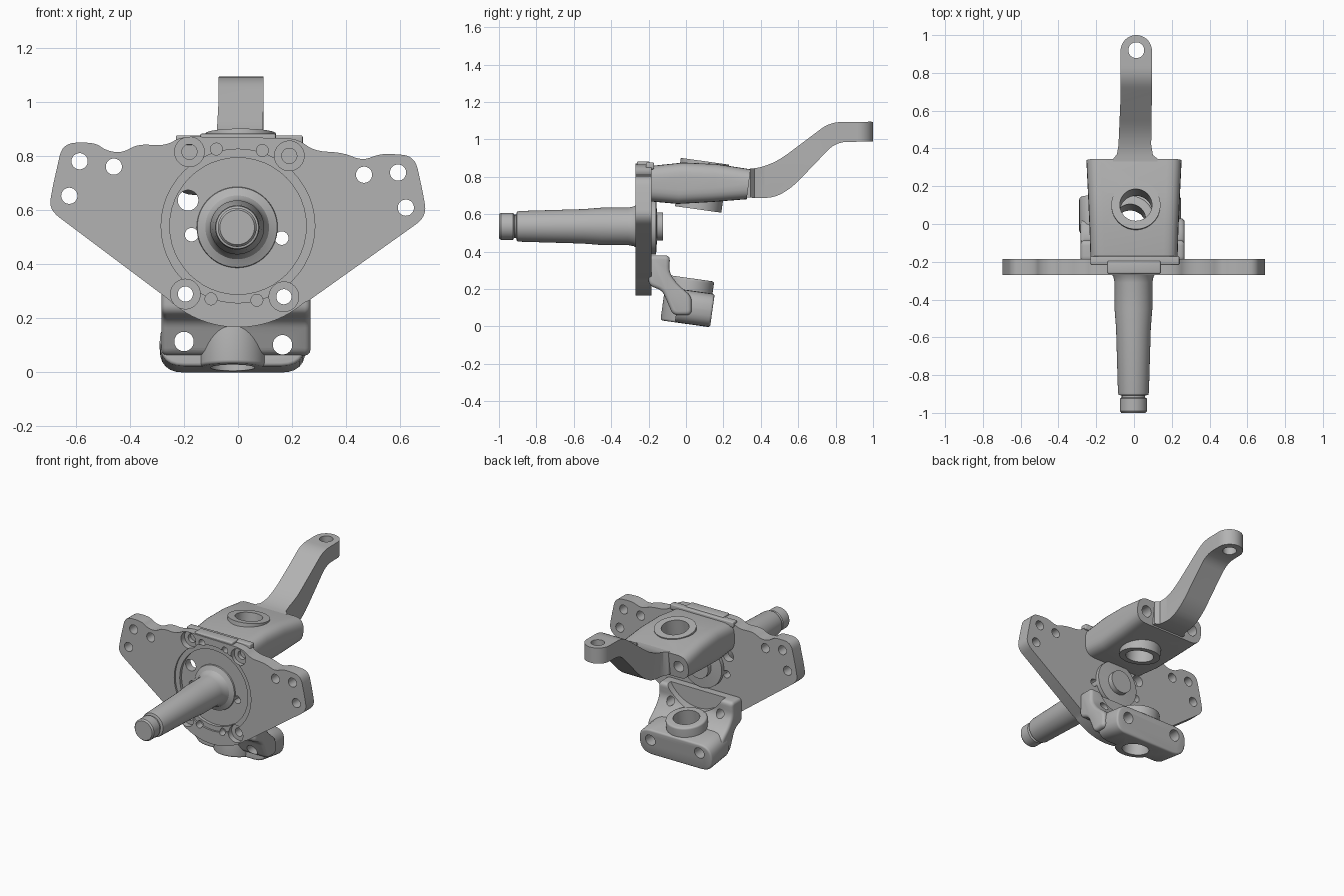
import bpy, bmesh, math
from mathutils import Vector, Matrix

if "Cube" in bpy.data.objects:
    bpy.data.objects.remove(bpy.data.objects["Cube"], do_unlink=True)

steel = bpy.data.materials.new("forged grey steel")
steel.use_nodes = True
GREY = (0.45, 0.45, 0.45, 1)
steel.diffuse_color = GREY
steel.node_tree.nodes["Principled BSDF"].inputs["Base Color"].default_value = GREY

TILT = Matrix.Rotation(math.radians(-8), 4, 'X')   # lean of the pivot axis


def finish(name, bm):
    bmesh.ops.recalc_face_normals(bm, faces=bm.faces)
    me = bpy.data.meshes.new(name)
    bm.to_mesh(me)
    bm.free()
    me.materials.append(steel)
    ob = bpy.data.objects.new(name, me)
    bpy.context.collection.objects.link(ob)
    return ob


def loft(name, rings):
    """Skin equal-length closed rings and cap both ends."""
    bm = bmesh.new()
    rows = [[bm.verts.new(p) for p in ring] for ring in rings]
    n = len(rows[0])
    for a, b in zip(rows, rows[1:]):
        for i in range(n):
            bm.faces.new((a[i], a[(i + 1) % n], b[(i + 1) % n], b[i]))
    bm.faces.new(rows[0])
    bm.faces.new(rows[-1])
    return finish(name, bm)


def prism(name, pts, axis, a, b):
    """Extrude a 2D outline along x, y or z."""
    place = {'x': lambda p, t: (t, p[0], p[1]),
             'y': lambda p, t: (p[0], t, p[1]),
             'z': lambda p, t: (p[0], p[1], t)}[axis]
    return loft(name, [[place(p, t) for p in pts] for t in (a, b)])


def rounded(pts, r, steps=6, closed=True):
    """Replace polygon corners by smooth arcs."""
    out, n = [], len(pts)
    for i, p in enumerate(pts):
        if not closed and i in (0, n - 1):
            out.append(p)
            continue
        p = Vector(p)
        d0, d1 = Vector(pts[i - 1]) - p, Vector(pts[(i + 1) % n]) - p
        s = p + d0.normalized() * min(r, d0.length * 0.48)
        e = p + d1.normalized() * min(r, d1.length * 0.48)
        for k in range(steps + 1):
            t = k / steps
            out.append(tuple(s * (1 - t) ** 2 + p * 2 * t * (1 - t) + e * t * t))
    return out


def box(x0, x1, z0, z1):
    return [(x0, z0), (x1, z0), (x1, z1), (x0, z1)]


def arc(cx, cy, r, a0, a1, n):
    return [(cx + r * math.cos(math.radians(a0 + (a1 - a0) * i / n)),
             cy + r * math.sin(math.radians(a0 + (a1 - a0) * i / n))) for i in range(n + 1)]


def disc(x, z, r, y0, y1, name="drill"):
    return prism(name, arc(x, z, r, 0, 360, 48)[:-1], 'y', y0, y1)


def post(name, base, r, h0, h1):
    """Round post along the leaning pivot axis."""
    ob = prism(name, arc(0, 0, r, 0, 360, 48)[:-1], 'z', h0, h1)
    ob.data.transform(Matrix.Translation(base) @ TILT)
    return ob


def apply(ob, kind, **settings):
    m = ob.modifiers.new(kind, kind)
    for k, v in settings.items():
        setattr(m, k, v)
    bpy.context.view_layer.objects.active = ob
    bpy.ops.object.modifier_apply(modifier=m.name)


def soften(ob, width):
    apply(ob, 'BEVEL', width=width, segments=3, limit_method='ANGLE',
          angle_limit=math.radians(40))


def cut(parts, tools, op='DIFFERENCE'):
    for part in parts:
        for tool in tools:
            apply(part, 'BOOLEAN', object=tool, operation=op, solver='EXACT')
    for tool in tools:
        bpy.data.objects.remove(tool, do_unlink=True)


# Flange plate with wavy-topped ears
ears = [(0.26, 0.262), (0.70, 0.575), (0.685, 0.665), (0.655, 0.80), (0.56, 0.808), (0.52, 0.805),
        (0.46, 0.782), (0.39, 0.812), (0.28, 0.818), (0.22, 0.865), (-0.21, 0.872), (-0.27, 0.836),
        (-0.37, 0.845), (-0.43, 0.81), (-0.49, 0.82), (-0.53, 0.85), (-0.65, 0.848),
        (-0.69, 0.67), (-0.70, 0.60), (-0.26, 0.27)]
flange = prism("flange_plate", rounded(ears, 0.05, closed=False) + arc(0, 0.54, 0.375, -131, -49, 24),
               'y', -0.27, -0.185)

# Round tapering body, wide rim behind the flange
body = disc(0, 0.5, 0.293, -0.205, 0.05, "bearing_body")
cut([body], [prism("taper", [(-0.2, 0.1), (-0.2, 0.9), (-0.03, 0.9), (-0.04, 0.645),
                             (-0.1, 0.27), (-0.12, 0.1)], 'x', -0.4, 0.4)], 'INTERSECT')
soften(body, 0.02)

# Web between body and lower lug
web = prism("lower_web", rounded([(-0.2, 0.22), (-0.125, 0.19), (-0.07, 0.06), (0.03, 0.06), (0.03, 0.16),
                                  (-0.05, 0.23), (-0.09, 0.29), (-0.085, 0.38), (-0.2, 0.38)], 0.03),
            'x', -0.283, 0.268)
soften(web, 0.02)
cut([body, web], [disc(0, 0.49, 0.232, -0.13, 0.2)])

# Upper block, lofted from the flange to its rear face
sections = [(-0.2, 0.23, 0.67, 0.858), (-0.03, 0.235, 0.655, 0.876),
            (0.15, 0.243, 0.665, 0.868), (0.335, 0.252, 0.68, 0.84)]
block = loft("upper_block", [
    [(x, y + (z - 0.76) * 0.13, z) for x, z in rounded(box(-w, w, z0, z1), 0.075)]
    for y, w, z0, z1 in sections])
cut([block], [disc(s * 0.18, 0.76, 0.036, 0.2, 0.4) for s in (-1, 1)])

# Pivot bosses and lower lug
TOP, LOW = Vector((0.01, 0.1, 0.875)), Vector((-0.02, -0.01, 0.015))
pad = post("upper_pivot_pad", TOP, 0.13, -0.05, 0.008)
under = post("upper_pivot_boss", TOP, 0.125, -0.252, -0.1)
hub = post("lower_pivot_boss", LOW, 0.128, 0, 0.245)
lug = prism("lower_lug", rounded(box(-0.27, 0.27, 0, 0.18), 0.09), 'y', -0.05, 0.14)
lug.data.transform(Matrix.Translation(LOW) @ TILT)
for ob in (hub, lug):
    soften(ob, 0.012)
cut([lug, web], [disc(x, z, 0.036, -0.3, 0.3) for x, z in ((-0.2, 0.112), (0.165, 0.1))])
cut([block, pad, under], [post("bore", TOP, 0.085, -0.4, 0.1)])
cut([hub, lug, web], [post("bore", LOW, 0.082, -0.1, 0.35)])

# Front recess, spot faces and bolt holes
cut([flange], [disc(0, 0.54, 0.285, -0.3, -0.258), disc(0, 0.54, 0.253, -0.3, -0.238)])
upper_bolts, lower_bolts = [(-0.18, 0.815), (0.19, 0.80)], [(-0.195, 0.288), (0.17, 0.278)]
cut([flange], [disc(x, z, 0.055, -0.3, -0.232) for x, z in upper_bolts + lower_bolts])
cut([flange], [disc(x, z, 0.028, -0.3, -0.205) for x, z in upper_bolts])
cut([flange], [disc(x, z, 0.022, -0.3, -0.22) for x, z in
               ((-0.08, 0.825), (0.09, 0.82), (-0.1, 0.27), (0.07, 0.265))])
cut([flange], [disc(x, z, 0.03, -0.3, -0.1) for x, z in
               ((-0.587, 0.78), (-0.46, 0.76), (-0.625, 0.652),
                (0.467, 0.73), (0.593, 0.738), (0.622, 0.608))])
cut([flange, body, web], [disc(x, z, 0.028, -0.3, 0.0) for x, z in lower_bolts])
cut([flange, body], [disc(x, z, r, -0.3, -0.05) for x, z, r in
                     ((-0.185, 0.635, 0.038), (-0.172, 0.508, 0.025), (0.162, 0.495, 0.025))])

# Thin lip along the flange top
lip = prism("top_lip", box(-0.14, 0.14, 0.85, 0.882), 'y', -0.262, -0.195)
rib = prism("rear_lip", box(-0.23, 0.24, 0.84, 0.876), 'y', -0.215, -0.17)
for ob in (lip, rib):
    soften(ob, 0.006)

# Turned spindle with collar, taper, groove and tip
turned = [(0.064, -1), (0.072, -0.99), (0.072, -0.925), (0.062, -0.918), (0.062, -0.908),
          (0.079, -0.904), (0.082, -0.89), (0.092, -0.55), (0.1, -0.45), (0.1, -0.31),
          (0.106, -0.28), (0.118, -0.26), (0.138, -0.25), (0.148, -0.246), (0.15, -0.238),
          (0.15, -0.16), (0.075, -0.155), (0.075, -0.122)]
spindle = loft("spindle", [[(x, y, z) for x, z in arc(-0.003, 0.535, r, 0, 360, 64)[:-1]]
                           for r, y in turned])

# Steering arm: side profile trimmed by its plan outline
side = [(0.2, 0.70), (0.38, 0.685), (0.48, 0.69), (0.57, 0.745), (0.80, 0.985), (1.05, 0.99),
        (1.05, 1.095), (0.77, 1.092), (0.50, 0.89), (0.41, 0.852), (0.33, 0.84), (0.2, 0.845)]
arm = prism("steering_arm", rounded(side, 0.06), 'x', -0.3, 0.3)
plan = ([(0.13, 0.25), (0.125, 0.345), (0.1, 0.365), (0.091, 0.42), (0.095, 0.7)]
        + arc(0.012, 0.917, 0.083, 0, 180, 24)
        + [(-0.072, 0.65), (-0.082, 0.42), (-0.09, 0.37), (-0.11, 0.345), (-0.12, 0.25)])
cut([arm], [prism("trim", plan, 'z', 0.5, 1.3)], 'INTERSECT')
cut([arm], [prism("eye", arc(0.012, 0.92, 0.042, 0, 360, 32)[:-1], 'z', 0.9, 1.2)])

# Smooth the curved surfaces, keep machined edges crisp
for ob in (flange, body, web, block, pad, under, hub, lug, lip, rib, spindle, arm):
    ob.select_set(True)
    bpy.context.view_layer.objects.active = ob
bpy.ops.object.shade_smooth_by_angle(angle=math.radians(32))
